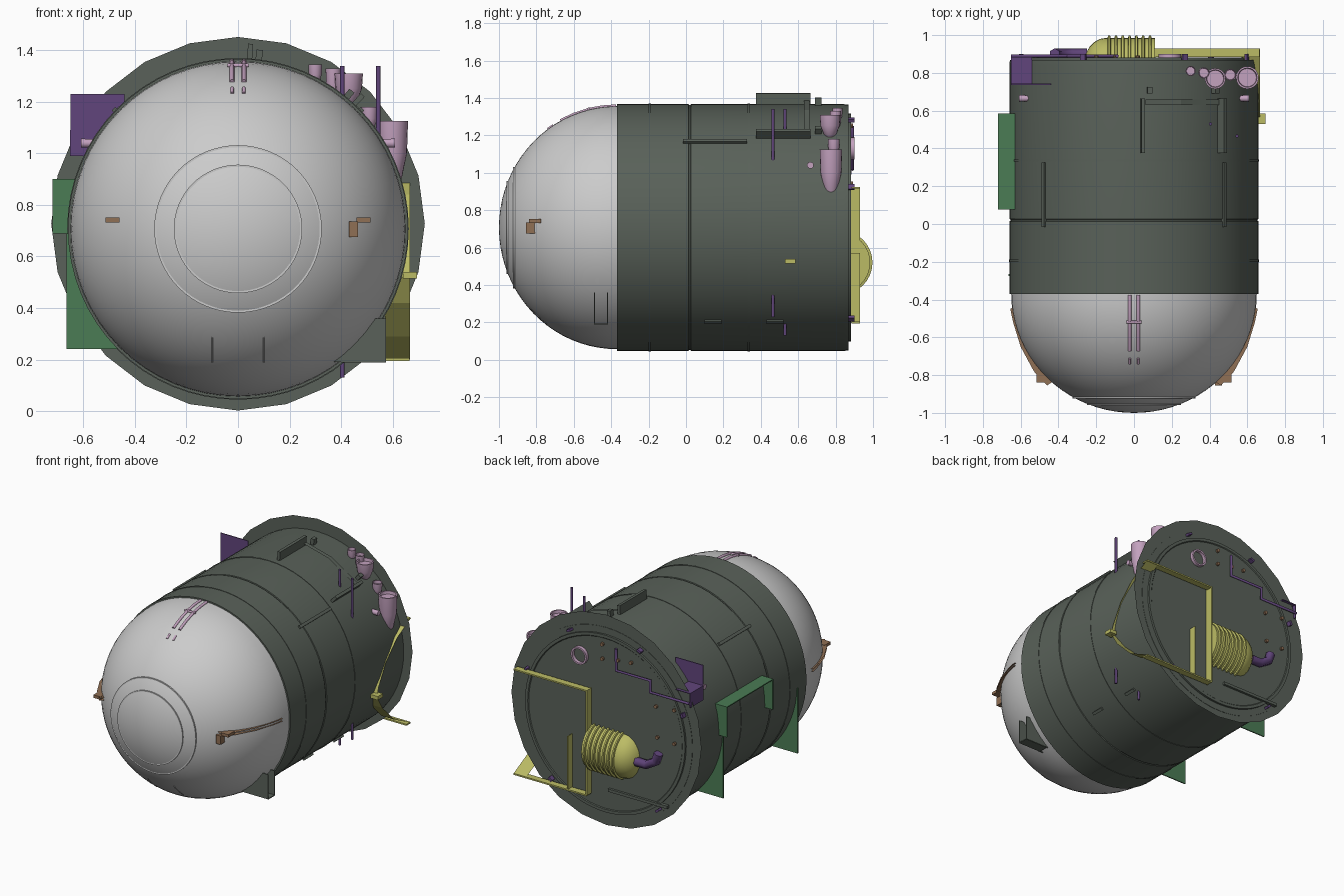
import bpy, bmesh, math
from mathutils import Vector

if "Cube" in bpy.data.objects:
    bpy.data.objects.remove(bpy.data.objects["Cube"])

CZ = 0.707  # height of the body axis
COL = dict(dark=(.1, .12, .1), yellow=(.5, .5, .13), purple=(.12, .06, .2),
           pink=(.55, .36, .52), green=(.07, .2, .09), brown=(.28, .16, .09))
MATS = {}
for k, c in COL.items():
    MATS[k] = bpy.data.materials.new(k + "_paint")
    MATS[k].diffuse_color = (*c, 1)


def finish(name, bm, col=None, smooth=False):
    bmesh.ops.recalc_face_normals(bm, faces=bm.faces)
    me = bpy.data.meshes.new(name)
    bm.to_mesh(me)
    bm.free()
    ob = bpy.data.objects.new(name, me)
    bpy.context.collection.objects.link(ob)
    if col:
        me.materials.append(MATS[col])
    if smooth:
        bpy.ops.object.select_all(action='DESELECT')
        ob.select_set(True)
        bpy.context.view_layer.objects.active = ob
        bpy.ops.object.shade_smooth_by_angle(angle=math.radians(35))
    return ob


def lathe(name, prof, col=None, axis='Y', at=(0, 0, CZ), n=64):
    """Revolve (along, radius) pairs about an axis through a point."""
    ax = 'XYZ'.index(axis)
    bm = bmesh.new()
    vs = []
    for a, r in prof:
        co = [0, 0, 0]
        co[ax] = a
        co[(ax + 1) % 3] = r
        vs.append(bm.verts.new(Vector(co) + Vector(at)))
    for p, q in zip(vs, vs[1:]):
        bm.edges.new((p, q))
    d = [0, 0, 0]
    d[ax] = 1
    bmesh.ops.spin(bm, geom=bm.verts[:] + bm.edges[:], cent=at, axis=d,
                   angle=2 * math.pi, steps=n)
    bmesh.ops.remove_doubles(bm, verts=bm.verts, dist=1e-5)
    return finish(name, bm, col, True)


def box(name, x, y, z, col=None, roll=0):
    """Box from its ranges, optionally rolled about its own y axis."""
    bm = bmesh.new()
    bmesh.ops.create_cube(bm, size=1)
    for v in bm.verts:
        v.co = [v.co[i] * (r[1] - r[0]) for i, r in enumerate((x, y, z))]
    ob = finish(name, bm, col)
    ob.location = [(r[0] + r[1]) / 2 for r in (x, y, z)]
    ob.rotation_euler.y = roll
    return ob


def ribbon(name, pts, offset, col=None):
    """Flat strip: a path swept sideways by an offset."""
    bm = bmesh.new()
    a = [bm.verts.new(p) for p in pts]
    b = [bm.verts.new(Vector(p) + Vector(offset)) for p in pts]
    for i in range(len(pts) - 1):
        bm.faces.new((a[i], a[i + 1], b[i + 1], b[i]))
    return finish(name, bm, col)


def pipe(name, pts, r, col=None):
    cu = bpy.data.curves.new(name, 'CURVE')
    cu.dimensions = '3D'
    cu.bevel_depth, cu.bevel_resolution, cu.use_fill_caps = r, 1, True
    sp = cu.splines.new('POLY')
    sp.points.add(len(pts) - 1)
    for p, c in zip(sp.points, pts):
        p.co = (*c, 1)
    ob = bpy.data.objects.new(name, cu)
    bpy.context.collection.objects.link(ob)
    if col:
        cu.materials.append(MATS[col])
    return ob


def dome_z(x, y, sign=1, lift=0):
    q = 1 - ((y + .37) / .63) ** 2 - (x / .65) ** 2
    return CZ + sign * (.65 * math.sqrt(max(q, 0)) + lift)


# Nose dome with two raised rings
lathe("nose_dome", [(-.37 - .63 * math.sin(t * math.pi / 40), .65 * math.cos(t * math.pi / 40))
                    for t in range(20)] + [(-1, 0)])
for i, a in enumerate((-.955, -.92)):
    r = .65 * math.sqrt(1 - ((a + .37) / .63) ** 2)
    lathe(f"nose_ring_{i}", [(a - .004, r), (a - .004, r + .008), (a + .006, r + .008), (a + .006, r)])

# Main hull with seam groove and stepped rear cap
lathe("hull", [(-.37, .6), (-.37, .66), (.014, .66), (.016, .654), (.024, .654), (.026, .66),
               (.84, .66), (.868, .657), (.868, .61), (.882, .61), (.882, .59), (.877, .585),
               (.877, 0)], 'dark')
for i, a in enumerate((-.2, .33)):
    lathe(f"hull_hoop_{i}", [(a, .657), (a, .663), (a + .012, .663), (a + .012, .657)], 'dark')

# Flat 24-sided rear flange
bm = bmesh.new()
bmesh.ops.create_circle(bm, cap_ends=True, segments=24, radius=.725)
for v in bm.verts:
    v.co = (v.co.x, .866, v.co.y + .727)
finish("rear_flange", bm, 'dark')

# Ribbed tank on the rear, lying across x
prof = [(-.27 + .12 * (1 - math.cos(t * math.pi / 12)), .16 * math.sin(t * math.pi / 12))
        for t in range(7)]
for i in range(7):
    x = -.14 + i * .036
    prof += [(x, .16), (x + .003, .172), (x + .014, .172), (x + .017, .16)]
lathe("ribbed_tank", prof + [(.11, .16), (.11, 0)], 'yellow', 'X', (0, .825, .52), 32)
pipe("tank_outlet", [(-.25, .9, .52), (-.33, .9, .52), (-.4, .9, .56), (-.42, .9, .62)], .03, 'purple')

# Rear yellow frame and its side ribbon
box("frame_upright", (.105, .115), (.87, .93), (.2, .925), 'yellow')
box("frame_inner_plate", (.25, .256), (.87, .93), (.2, .57), 'yellow')
box("frame_top", (.11, .665), (.885, .93), (.915, .925), 'yellow')
box("frame_bottom", (.11, .665), (.885, .93), (.195, .205), 'yellow')
ribbon("side_ribbon", [(.57, .93, .92), (.57, .78, .84), (.57, .66, .72), (.57, .58, .58), (.57, .56, .52),
                       (.57, .62, .42), (.57, .75, .29), (.57, .93, .2)], (.097, 0, 0), 'yellow')
box("ribbon_buckle", (.64, .695), (.53, .585), (.515, .54), 'yellow')

# Rear cap details: purple line, ring, studs and bars
pipe("rear_line", [(x, .89, z) for x, z in ((-.09, 1.25), (-.09, 1.1), (-.35, 1.1), (-.35, 1.02), (-.65, 1.02))],
     .01, 'purple')
lathe("rear_ring", [(.87, .048), (.87, .06), (.9, .06), (.9, .048), (.87, .048)], 'pink', at=(.19, 0, 1.13), n=24)
for i, (x, z) in enumerate(((.02, 1.25), (.02, 1.15), (-.1, 1.17), (-.2, 1.18), (-.39, .93),
                            (-.53, .94), (-.4, .72), (-.53, .71))):
    lathe(f"rear_stud_{i}", [(.87, .012), (.893, .012), (.893, 0)], 'brown', at=(x, 0, z), n=10)
box("rear_bar", (-.48, -.03), (.87, .893), (.25, .27), 'dark')
for i, t in enumerate((20, 65, 115, 160, 230, 310)):
    x, z = .635 * math.cos(math.radians(t)), CZ + .635 * math.sin(math.radians(t))
    box(f"rim_clip_{i}", (x - .015, x + .015), (.86, .9), (z - .008, z + .008), 'purple', math.radians(90 - t))

# Purple corner fin on the left
box("corner_fin", (-.65, -.44), (.737, .743), (.99, 1.23), 'purple')
box("corner_fin_side", (-.652, -.646), (.74, .885), (.99, 1.09), 'purple')
box("corner_fin_shelf", (-.65, -.54), (.74, .885), (1.085, 1.09), 'purple')

# Green bracket and two lower plates on the left
for n, y in (("rear", .58), ("front", .08)):
    box(f"bracket_leg_{n}", (-.72, -.6), (y - .004, y + .004), (.69, .9), 'green')
box("bracket_top", (-.72, -.62), (.08, .58), (.893, .9), 'green')
for n, y in (("rear", .54), ("front", -.27)):
    box(f"keel_plate_{n}", (-.665, -.45), (y - .004, y + .004), (.24, .69), 'green')

# Grey box fin at lower right
for i, y in enumerate((-.49, -.42)):
    box(f"lower_fin_{i}", (.36, .575), (y - .003, y + .003), (.19, .36), 'dark')
box("lower_fin_floor", (.4, .575), (-.49, -.42), (.188, .194), 'dark')

# Thruster pods: (x, y, top, bottom, radius)
for i, (x, y, t, b, r) in enumerate(((.6, .775, 1.125, .85, .06), (.43, .77, 1.31, 1.18, .055),
                                     (.3, .81, 1.345, 1.26, .027), (.51, .79, 1.18, 1.08, .032),
                                     (.37, .8, 1.33, 1.2, .03))):
    h = t - b
    lathe(f"thruster_pod_{i}", [(t - .02, 0), (t - .02, r * .8), (t, r * .85), (t, r), (t - h * .45, r * .93),
                                (t - h * .8, r * .6), (b, r * .15), (b, 0)], 'pink', 'Z', (x, y, 0), 20)
for s in (-1, 1):
    lathe("side_nozzle", [(.54, 0), (.54, .015), (.61, .018), (.61, 0)] if s > 0 else
          [(-.54, 0), (-.54, .015), (-.61, .018), (-.61, 0)], 'pink', 'X', (0, .665, 1.04), 14)

# Antenna rods, above and below
for i, (x, y, z0, z1) in enumerate(((.545, .465, 1.05, 1.34), (.405, .53, 1.2, 1.34),
                                    (.545, .465, .23, .37), (.405, .53, .13, .25))):
    pipe(f"antenna_rod_{i}", [(x, y, z0), (x, y, z1)], .009, 'purple')

# Hull rails and small blocks, rolled to stand on the surface
for i, (x, y0, y1, up, h, w) in enumerate(((.045, .375, .665, 1, .06, .02), (.45, .375, .665, 1, .05, .02),
                                           (.475, -.015, .325, 1, .012, .02), (-.475, -.015, .325, 1, .012, .02),
                                           (.43, .1, .19, -1, .012, .02), (.43, .43, .52, -1, .012, .02),
                                           (.08, .69, .725, 1, .04, .025), (.42, .69, .725, 1, .035, .025))):
    z = CZ + up * math.sqrt(.66 ** 2 - x * x)
    box(f"hull_rail_{i}", (x - w / 2, x + w / 2), (y0, y1), (z - h, z + h), 'dark',
        math.atan2(x, z - CZ))
ribbon("rail_cross_strip", [(.06, .66, 1.385), (.25, .66, 1.335), (.45, .66, 1.21)], (0, -.03, 0), 'dark')

# Twin pods along the top of the dome
for s in (-1, 1):
    pipe("dome_pod", [(s * .023, y, dome_z(.02, y)) for y in (-.375, -.45, -.52, -.6, -.67)], .01, 'pink')
    pipe("dome_pod_tip", [(s * .023, y, dome_z(.02, y)) for y in (-.71, -.74)], .007, 'pink')
    # Fine groove lines under the nose
    pipe("chin_line", [(s * .1, y, dome_z(.1, y, -1)) for y in (-.74, -.79, -.84)], .003)
pipe("dome_pod_cross", [(-.04, -.52, dome_z(0, -.52, 1, .003)), (.04, -.52, dome_z(0, -.52, 1, .003))], .008, 'pink')

# Brown side strips with end blocks, mirrored
for s in (-1, 1):
    pts = [(.655, -.45), (.64, -.52), (.6, -.65), (.53, -.78), (.46, -.855)]
    for z in (.733, .75):
        ribbon("nose_side_strip", [(s * x, y, z) for x, y in pts], (-s * .03, .02, 0), 'brown')
    box("nose_side_block", (.46, .515) if s > 0 else (-.515, -.46), (-.84, -.775), (.732, .752), 'brown')
box("nose_sensor", (.43, .465), (-.855, -.8), (.675, .735), 'brown')

for m in bpy.data.materials:
    if m.users and not m.is_grease_pencil:
        m.use_nodes = True
        m.node_tree.nodes["Principled BSDF"].inputs["Base Color"].default_value = m.diffuse_color
